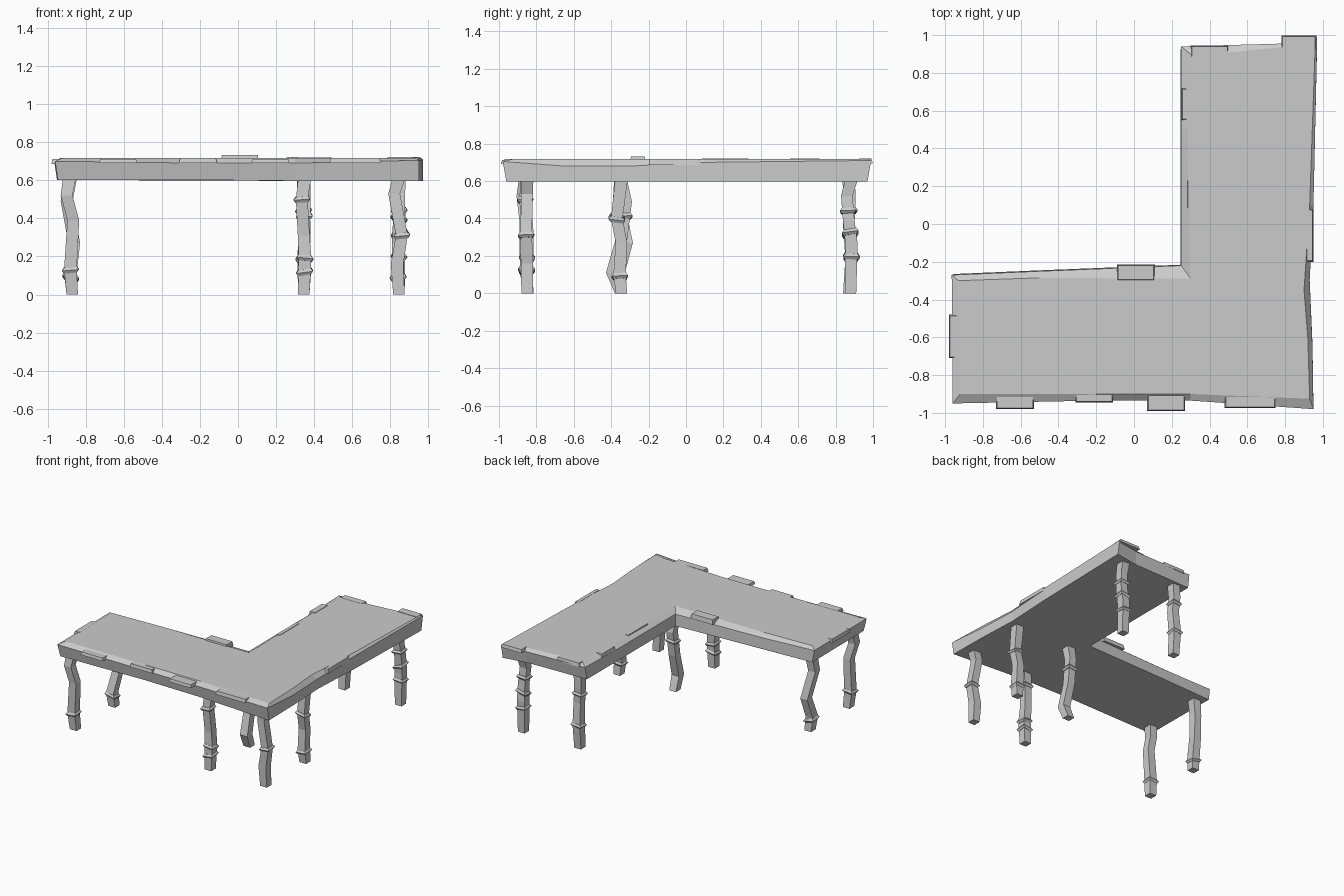
import bpy, bmesh, math
from mathutils import Vector, Matrix


def finish(bm, name):
    bmesh.ops.recalc_face_normals(bm, faces=bm.faces)
    me = bpy.data.meshes.new(name)
    bm.to_mesh(me)
    bm.free()
    ob = bpy.data.objects.new(name, me)
    bpy.context.collection.objects.link(ob)
    return ob


def loft(name, rings):
    """Skin equal-length rings of points and cap both ends."""
    bm = bmesh.new()
    vs = [[bm.verts.new(p) for p in r] for r in rings]
    n = len(vs[0])
    for a, b in zip(vs, vs[1:]):
        for i in range(n):
            bm.faces.new((a[i], a[(i + 1) % n], b[(i + 1) % n], b[i]))
    bm.faces.new(vs[0])
    bm.faces.new(vs[-1])
    return finish(bm, name)


# Worn L-shaped tabletop: outer rim and inner top outline
rim = [(-.96, -.95), (-.2, -.935), (.3, -.935), (.95, -.98), (.945, -.65),
       (.93, -.3), (.95, .1), (.97, .99), (.78, .955), (.25, .94),
       (.25, .5), (.25, -.22), (-.5, -.25), (-.965, -.27)]
top = [(-.92, -.90), (-.2, -.90), (.3, -.90), (.93, -.925), (.92, -.6),
       (.90, -.35), (.93, .1), (.96, .97), (.78, .935), (.31, .89),
       (.285, .5), (.30, -.29), (-.5, -.285), (-.93, -.30)]
rim_z = [.71, .70, .70, .715, .69, .69, .71, .72, .705, .71, .70, .70, .70, .71]
under = [(x * .985 if x < .9 else x, y * .98, .612 if x < .2 else .607) for x, y in rim]
loft("tabletop", [under,
                  [(x, y, z) for (x, y), z in zip(rim, rim_z)],
                  [(x, y, .728) for x, y in top]])


# Flat splinters left along the worn edge: x range, y range, z range
splinters = [(-.73, -.53, -.98, -.90, .700, .722), (.07, .27, -.99, -.90, .700, .722),
             (-.31, -.11, -.945, -.89, .700, .726), (.48, .75, -.975, -.91, .700, .727),
             (-.09, .11, -.30, -.215, .705, .742), (.25, .31, .55, .72, .700, .731),
             (.28, .32, .08, .34, .700, .731), (.30, .50, .88, .945, .700, .729),
             (.78, .965, .92, .998, .705, .731), (-.98, -.93, -.71, -.48, .695, .722),
             (.91, .95, -.2, .08, .695, .729)]
for x0, x1, y0, y1, z0, z1 in splinters:
    b = .006
    loft("edge_splinter", [
        [(x0, y0, z0), (x1, y0, z0), (x1, y1, z0), (x0, y1, z0)],
        [(x0 + b, y0 + b, z1), (x1 - b, y0 + b, z1), (x1 - b, y1 - b, z1), (x0 + b, y1 - b, z1)]])


def ring(c, w, tilt=0, d=None):
    """Square cross-section around c, optionally tilted along x and y."""
    d = d or w
    return [Vector((c[0] + sx * w, c[1] + sy * d, c[2] + tilt * (sx + sy * .6)))
            for sx, sy in ((-1, -1), (1, -1), (1, 1), (-1, 1))]


def leg(name, path, bands):
    """Crooked square post through (x, y, z) points, wrapped by knotty bands."""
    widths = [.034, .031, .031, .033, .030]
    loft(name, [ring(p, w) for p, w in zip(path, widths)])
    for z, tilt in bands:
        a, b = next((a, b) for a, b in zip(path, path[1:]) if a[2] >= z >= b[2])
        c = Vector(a).lerp(Vector(b), (a[2] - z) / (a[2] - b[2]))
        up = Vector((0, 0, .015))
        loft(name + "_band", [ring(c - up, .034, tilt), ring(c, .044, tilt),
                              ring(c + up, .034, tilt)])


# Eight crooked legs
leg("left_front_leg",
    [(-.885, -.86, .62), (-.90, -.875, .53), (-.865, -.86, .40), (-.88, -.855, .14), (-.87, -.845, .01)],
    [(.14, .004)])
leg("left_back_leg",
    [(-.88, -.35, .62), (-.90, -.36, .50), (-.86, -.315, .28), (-.88, -.36, .12), (-.87, -.35, .01)],
    [(.10, -.008)])
leg("centre_front_leg",
    [(.35, -.85, .62), (.335, -.86, .51), (.345, -.845, .32), (.352, -.85, .20), (.345, -.85, .01)],
    [(.51, .003), (.20, -.004), (.13, .006)])
leg("centre_inner_leg",
    [(.345, -.35, .62), (.35, -.32, .50), (.345, -.345, .30), (.35, -.395, .12), (.345, -.35, .01)],
    [(.42, .004)])
leg("centre_back_leg",
    [(.345, .87, .62), (.34, .875, .50), (.35, .87, .38), (.345, .885, .2), (.345, .87, .01)],
    [(.45, .004), (.20, .005)])
leg("right_front_leg",
    [(.845, -.85, .62), (.82, -.85, .54), (.86, -.855, .32), (.835, -.85, .17), (.845, -.85, .01)],
    [(.32, .004)])
leg("right_middle_leg",
    [(.845, -.345, .62), (.845, -.37, .41), (.84, -.345, .28), (.84, -.355, .11), (.845, -.345, .01)],
    [(.41, -.008), (.10, .004)])
leg("right_back_leg",
    [(.845, .885, .62), (.84, .86, .53), (.85, .87, .40), (.845, .885, .27), (.845, .88, .01)],
    [(.45, .003), (.33, .010), (.21, -.003)])

# Ground the model and centre it
obs = list(bpy.context.collection.objects)
low = min(v.co.z for o in obs for v in o.data.vertices)
for o in obs:
    o.data.transform(Matrix.Translation((0, 0, -low)))
